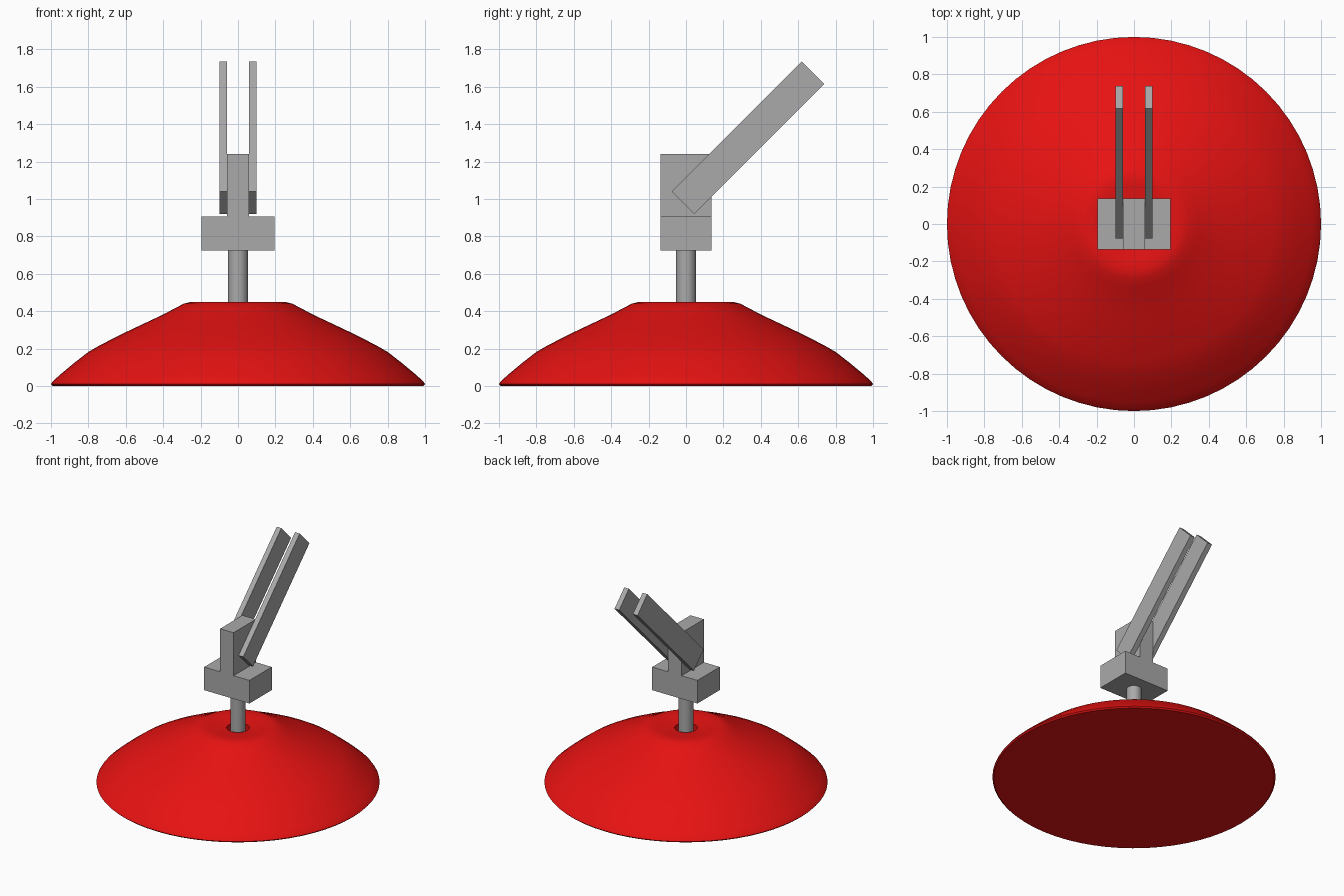
import bpy, bmesh, math
from mathutils import Matrix, Vector

if "Cube" in bpy.data.objects:
    bpy.data.objects.remove(bpy.data.objects["Cube"])


def material(name, rgb):
    m = bpy.data.materials.new(name)
    m.diffuse_color = (*rgb, 1)
    m.use_nodes = True
    m.node_tree.nodes["Principled BSDF"].inputs["Base Color"].default_value = m.diffuse_color
    return m


RED = material("red rubber", (0.80, 0.006, 0.006))
GREY = material("grey metal", (0.40, 0.40, 0.40))


def finish(name, bm, mat, angle=None):
    bmesh.ops.recalc_face_normals(bm, faces=bm.faces)
    me = bpy.data.meshes.new(name)
    bm.to_mesh(me)
    bm.free()
    me.materials.append(mat)
    ob = bpy.data.objects.new(name, me)
    bpy.context.collection.objects.link(ob)
    if angle:
        bpy.ops.object.select_all(action='DESELECT')
        ob.select_set(True)
        bpy.context.view_layer.objects.active = ob
        bpy.ops.object.shade_smooth_by_angle(angle=math.radians(angle))
    return ob


def box(name, center, size, tilt=0):
    bm = bmesh.new()
    bmesh.ops.create_cube(bm, size=1, matrix=Matrix.Translation(center)
                          @ Matrix.Rotation(math.radians(tilt), 4, 'X')
                          @ Matrix.Diagonal((*size, 1)))
    return finish(name, bm, GREY)


def lathe(name, profile, mat, steps, angle):
    bm = bmesh.new()
    vs = [bm.verts.new((r, 0, z)) for r, z in profile]
    es = [bm.edges.new(p) for p in zip(vs, vs[1:])]
    bmesh.ops.spin(bm, geom=vs + es, cent=(0, 0, 0), axis=(0, 0, 1),
                   angle=2 * math.pi, steps=steps)
    bmesh.ops.remove_doubles(bm, verts=bm.verts, dist=1e-4)
    return finish(name, bm, mat, angle)


# Rubber cup with a shallow dish and socket on top, closed underneath
lathe("suction_cup", [
    (0, 0), (0.99, 0), (1.0, 0.01), (0.99, 0.025), (0.955, 0.057),
    (0.88, 0.12), (0.80, 0.182), (0.74, 0.217), (0.61, 0.283), (0.50, 0.335),
    (0.40, 0.382), (0.34, 0.414), (0.29, 0.44), (0.25, 0.45),
    (0.20, 0.446), (0.08, 0.433), (0.08, 0.38), (0, 0.38)], RED, 64, 40)

# Stem
lathe("stem", [(0, 0.38), (0.053, 0.38), (0.053, 0.74), (0, 0.74)], GREY, 32, 40)

# Mount block and upright
box("mount_block", (0, 0, 0.815), (0.39, 0.275, 0.18))
box("upright", (0, 0, 1.07), (0.116, 0.275, 0.34))

# Pair of tilted lever arms
for side, label in ((-1, "left"), (1, "right")):
    box(label + "_lever_arm", (side * 0.079, 0.331, 1.3275), (0.04, 0.983, 0.17), 45)
